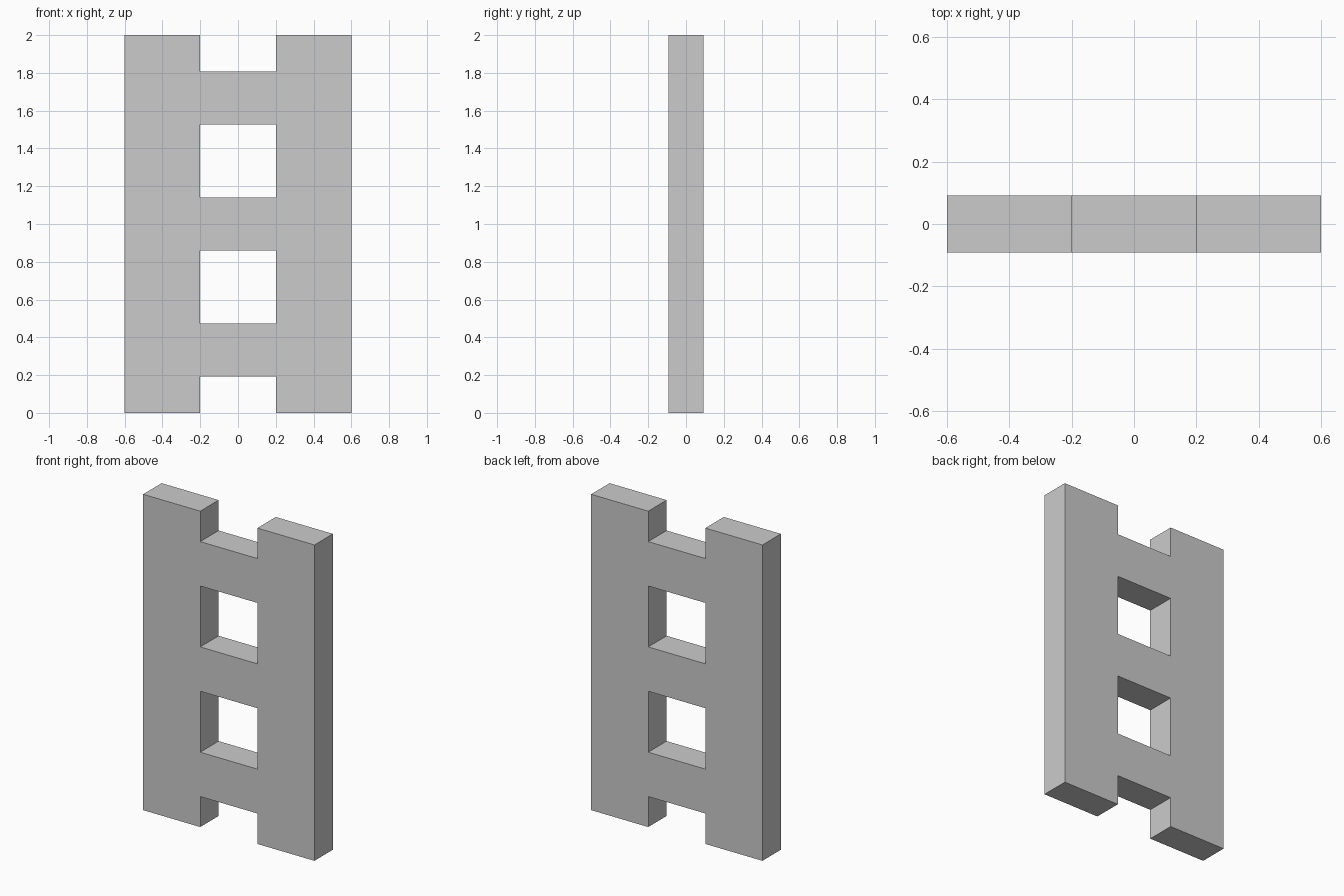
import bpy, bmesh

if "Cube" in bpy.data.objects:
    bpy.data.objects.remove(bpy.data.objects["Cube"])

HALF_DEPTH = 0.092
RUNG_HEIGHT = 0.281
RUNG_CENTRES = (1 / 3, 1.0, 5 / 3)
X_LINES = (-0.6, -0.2, 0.2, 0.6)

# Heights where the rungs begin and end
z_lines = [0.0]
for c in RUNG_CENTRES:
    z_lines += [c - RUNG_HEIGHT / 2, c + RUNG_HEIGHT / 2]
z_lines.append(2.0)

bm = bmesh.new()

# Front profile: two solid rails, with rungs in every second band between them
grid = [[bm.verts.new((x, -HALF_DEPTH, z)) for x in X_LINES] for z in z_lines]
for row in range(len(z_lines) - 1):
    for col in range(3):
        if col != 1 or row % 2 == 1:
            bm.faces.new((grid[row][col], grid[row][col + 1],
                          grid[row + 1][col + 1], grid[row + 1][col]))

# Thickness
result = bmesh.ops.extrude_face_region(bm, geom=bm.faces[:], use_keep_orig=True)
moved = [g for g in result["geom"] if isinstance(g, bmesh.types.BMVert)]
bmesh.ops.translate(bm, verts=moved, vec=(0, 2 * HALF_DEPTH, 0))
bmesh.ops.recalc_face_normals(bm, faces=bm.faces[:])

mesh = bpy.data.meshes.new("ladder_frame")
bm.to_mesh(mesh)
bm.free()
frame = bpy.data.objects.new("ladder_frame", mesh)
bpy.context.collection.objects.link(frame)
